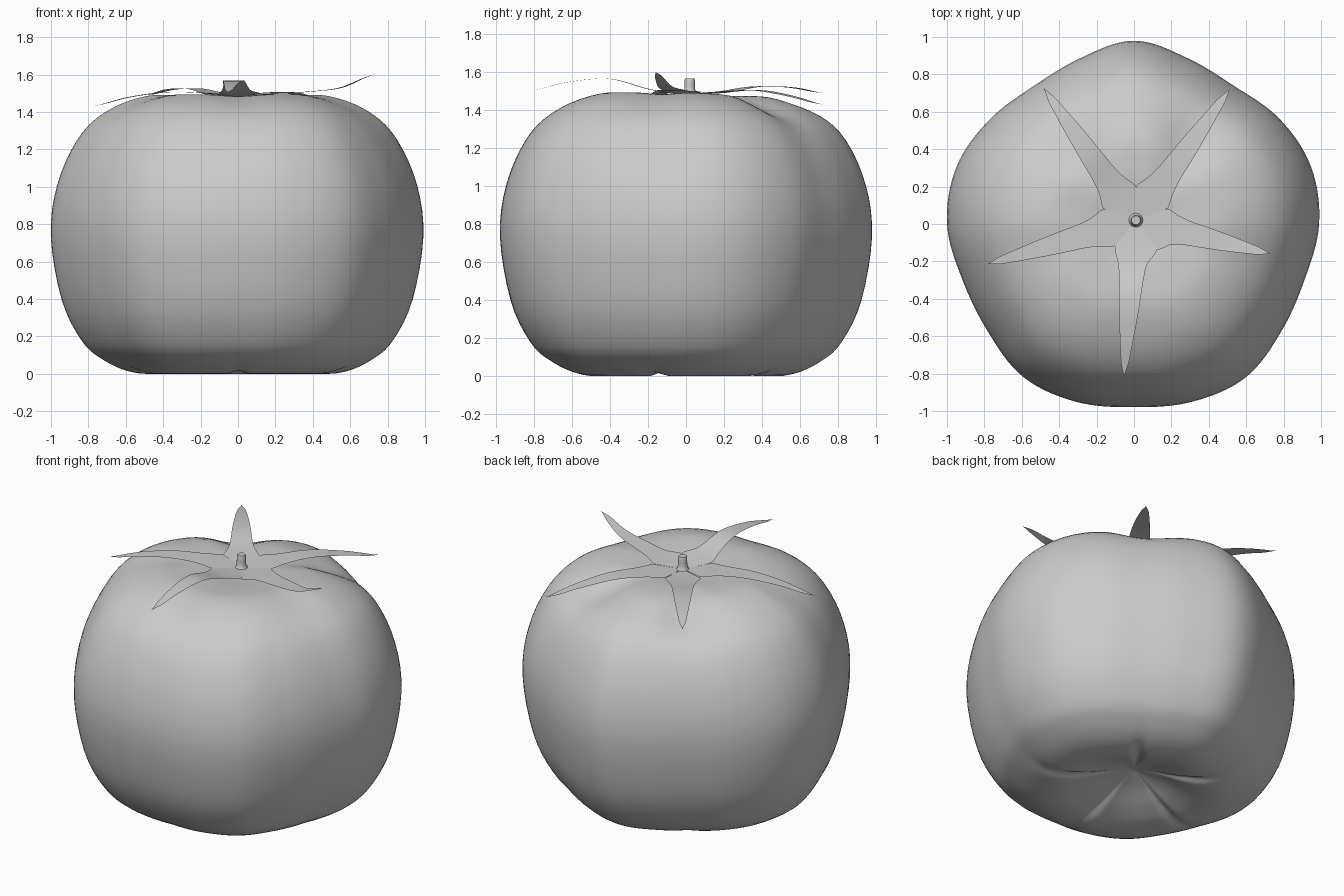
import bpy
import bmesh
import math
from mathutils import Vector

if "Cube" in bpy.data.objects:
    bpy.data.objects.remove(bpy.data.objects["Cube"], do_unlink=True)

grey = bpy.data.materials.new("plain grey")
grey.use_nodes = True
COLOUR = (0.6, 0.6, 0.6, 1)
grey.diffuse_color = COLOUR
grey.node_tree.nodes["Principled BSDF"].inputs["Base Color"].default_value = COLOUR


def spline(values, u, closed=False):
    """Smooth curve through evenly spaced values, u from 0 to 1."""
    n = len(values)
    x = u * (n if closed else n - 1)
    i = math.floor(x) if closed else min(int(x), n - 2)
    f = x - i
    pick = lambda k: values[k % n] if closed else values[max(0, min(n - 1, k))]
    a, b, c, d = (pick(i + k) for k in (-1, 0, 1, 2))
    return b + 0.5 * f * (c - a + f * (2*a - 5*b + 4*c - d + f * (3*(b - c) + d - a)))


def grid_object(name, rows, wrap=False):
    """Skin a list of equal rows of points into a smooth object."""
    bm = bmesh.new()
    verts = [[bm.verts.new(p) for p in row] for row in rows]
    for lower, upper in zip(verts, verts[1:]):
        n = len(lower)
        for j in range(n if wrap else n - 1):
            k = (j + 1) % n
            bm.faces.new((lower[j], lower[k], upper[k], upper[j]))
    bmesh.ops.remove_doubles(bm, verts=bm.verts, dist=0.0005)
    for face in bm.faces:
        face.smooth = True
    mesh = bpy.data.meshes.new(name)
    bm.to_mesh(mesh)
    bm.free()
    mesh.materials.append(grey)
    obj = bpy.data.objects.new(name, mesh)
    bpy.context.collection.objects.link(obj)
    return obj


# Fruit body: vertical profile swept round a five-lobed plan
PROFILE_R = [0, .15, .3, .45, .59, .72, .83, .94, 1, .96, .84, .68, .48, .3, .15, 0]
PROFILE_Z = [.13, .09, .035, 0, .015, .075, .17, .39, .74, 1.03, 1.28, 1.42, 1.49,
             1.485, 1.465, 1.45]
PLAN = [.99, .995, .96, .912, .932, .98, .932, .912, .953, .997,
        1, .965, .97, 1.01, 1, .98, 1, 1.015, .975, .96]


def body_point(u, turn):
    angle = turn * math.tau
    r, z = spline(PROFILE_R, u), spline(PROFILE_Z, u)
    valley = (1 + math.cos(5 * (angle - math.radians(54)))) / 2
    if z < 0.5:
        # narrow creases underneath
        z += 0.022 * valley ** 24 * math.exp(-((r - 0.4) / 0.2) ** 2)
    elif z > 1:
        # back shoulder sits lower, with soft hollows between the lobes
        back = max(0, math.sin(angle))
        drop = back * (0.035 + 0.04 * valley ** 2) + 0.015 * valley ** 2
        z -= math.exp(-((r - 0.58) / 0.25) ** 2) * drop
    r *= spline(PLAN, turn, closed=True)
    return (r * math.cos(angle), r * math.sin(angle), max(z, 0))


STEPS, RING = 64, 160
grid_object("fruit_body", [[body_point(i / STEPS, j / RING) for j in range(RING)]
                           for i in range(STEPS + 1)], wrap=True)

# Leafy star: five tapering sepals in order round the stem, tip and midline heights
CENTRE = Vector((0.01, 0.02))
SEPALS = [
    ("right", (.73, -.16), (1.482, 1.497, 1.508, 1.53, 1.6)),
    ("back_right", (.515, .725), (1.482, 1.497, 1.505, 1.475, 1.43)),
    ("back_left", (-.485, .73), (1.482, 1.497, 1.525, 1.52, 1.49)),
    ("left", (-.785, -.215), (1.482, 1.502, 1.505, 1.478, 1.43)),
    ("front", (-.055, -.82), (1.482, 1.51, 1.565, 1.55, 1.505)),
]
TAPER = [.08, .066, .06, .054, .047, .039, .03, .02, 0]
NOTCH = 0.15
axes = [Vector(tip) - CENTRE for _, tip, _ in SEPALS]


def half_width(r, length, half_angle):
    """Wedge out to the notch, then a concave run to a rounded tip."""
    wedge = math.tan(half_angle)
    if r < NOTCH:
        return r * wedge
    s = (r - NOTCH) / (length - NOTCH)
    return max(0, spline([NOTCH * wedge] + TAPER, s))


for i, (side, _, heights) in enumerate(SEPALS):
    axis = axes[i]
    length = axis.length
    along = axis.normalized()
    leftward = Vector((-along.y, along.x))
    to_next = axis.angle(axes[(i + 1) % 5]) / 2
    to_last = axis.angle(axes[i - 1]) / 2
    rows = []
    for step in range(41):
        t = step / 40
        row = []
        for k in range(-3, 4):
            width = half_width(t * length, length, to_next if k > 0 else to_last)
            p = CENTRE + axis * t + leftward * (width * k / 3)
            row.append((p.x, p.y, spline(heights, t)))
        rows.append(row[::-1])
    grid_object("sepal_" + side, rows)

# Stem: short peg flaring slightly at its foot
STEM = [(.045, 1.475), (.034, 1.488), (.029, 1.505), (.027, 1.53),
        (.027, 1.56), (.024, 1.568), (0, 1.568)]
stem = grid_object("stem", [[(CENTRE.x + r * math.cos(a * math.tau / 24),
                              CENTRE.y + r * math.sin(a * math.tau / 24), z)
                             for a in range(24)] for r, z in STEM], wrap=True)
bpy.context.view_layer.objects.active = stem
stem.select_set(True)
bpy.ops.object.shade_smooth_by_angle(angle=math.radians(40))
